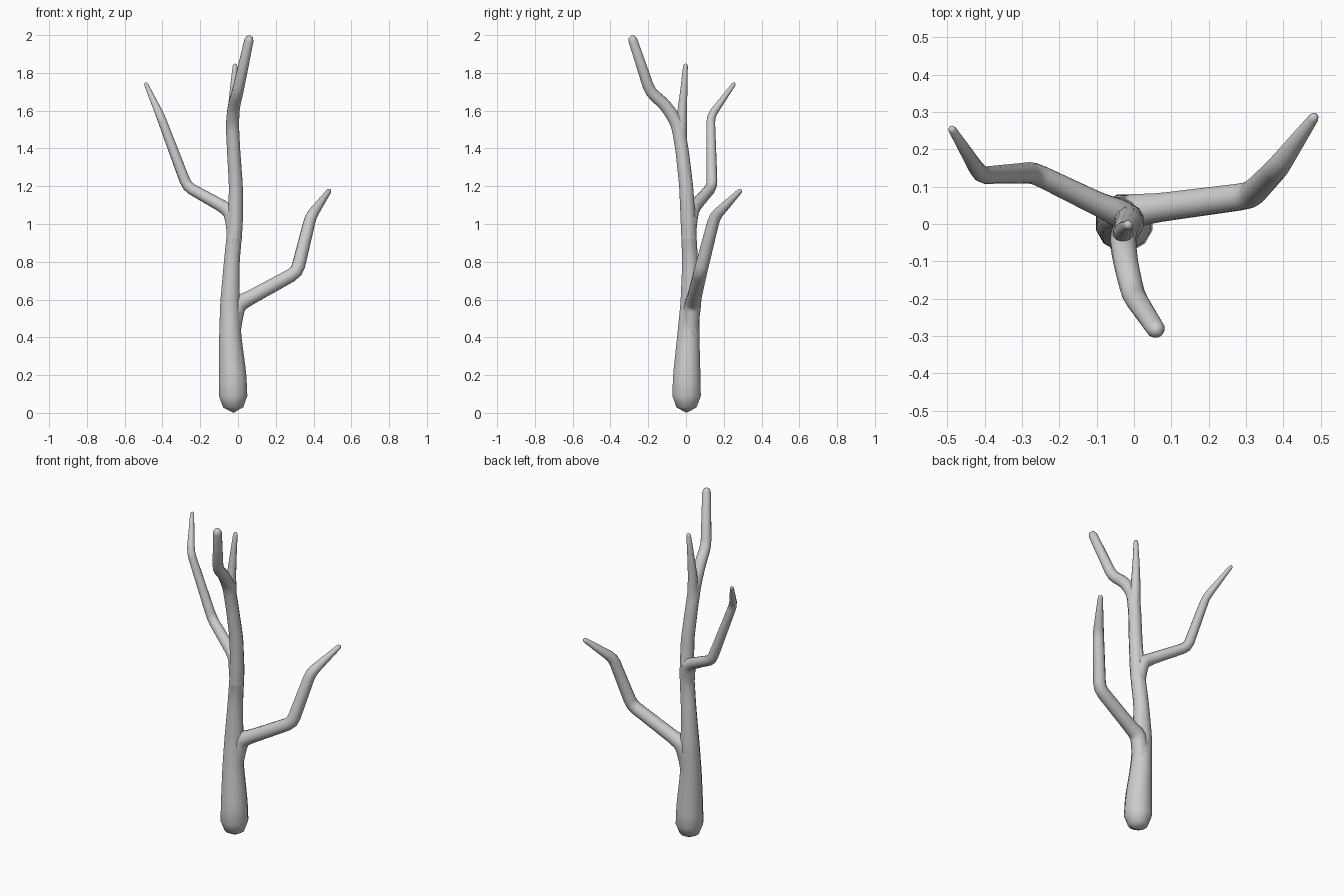
import bpy, bmesh, math
from mathutils import Vector

if "Cube" in bpy.data.objects:
    bpy.data.objects.remove(bpy.data.objects["Cube"])

SIDES = 12


def soften(pts, d=0.035):
    """Round every bend of a path of (x, y, z, radius) points."""
    pts = [Vector(p) for p in pts]
    out = [pts[0]]
    for a, b, c in zip(pts, pts[1:], pts[2:]):
        la, lc = (a - b).xyz.length, (c - b).xyz.length
        p = b.lerp(a, min(d, la * 0.35) / la)
        q = b.lerp(c, min(d, lc * 0.35) / lc)
        out += [p, (p + q) * 0.25 + b * 0.5, q]
    return out + [pts[-1]]


def limb(name, pts):
    """Tapered tube along a path with domed ends."""
    pts = soften(pts)
    pos = [p.xyz for p in pts]
    rad = [p.w for p in pts]
    tan = []
    for i in range(len(pos)):
        a = pos[max(i - 1, 0)]
        b = pos[min(i + 1, len(pos) - 1)]
        tan.append((b - a).normalized())
    # extra ring and pole at each end
    first, last = pos[0].copy(), pos[-1].copy()
    r0, r1 = rad[0], rad[-1]
    pole0 = first - tan[0] * r0 * 1.15
    pole1 = last + tan[-1] * r1 * 1.15
    pos = [first.lerp(pole0, 0.68)] + pos + [last.lerp(pole1, 0.68)]
    rad = [r0 * 0.7] + rad + [r1 * 0.7]
    tan = [tan[0]] + tan + [tan[-1]]

    bm = bmesh.new()
    rings = []
    side = tan[0].orthogonal().normalized()
    for p, r, t in zip(pos, rad, tan):
        side = (side - t * side.dot(t)).normalized()
        up = t.cross(side)
        rings.append([bm.verts.new(p + r * (side * math.cos(k * math.tau / SIDES)
                                            + up * math.sin(k * math.tau / SIDES)))
                      for k in range(SIDES)])
    bottom, top = bm.verts.new(pole0), bm.verts.new(pole1)
    for k in range(SIDES):
        n = (k + 1) % SIDES
        for a, b in zip(rings, rings[1:]):
            bm.faces.new((a[k], a[n], b[n], b[k]))
        bm.faces.new((rings[0][n], rings[0][k], bottom))
        bm.faces.new((rings[-1][k], rings[-1][n], top))
    bmesh.ops.recalc_face_normals(bm, faces=bm.faces)
    me = bpy.data.meshes.new(name)
    bm.to_mesh(me)
    bm.free()
    ob = bpy.data.objects.new(name, me)
    bpy.context.collection.objects.link(ob)
    return ob


# trunk, bending forward into the highest branch
tree = limb("tree_trunk", [
    (-0.026, 0.003, 0.09, 0.078), (-0.028, 0.004, 0.2, 0.075),
    (-0.041, 0.012, 0.4, 0.061), (-0.043, 0.022, 0.58, 0.053),
    (-0.033, 0.022, 0.8, 0.043), (-0.014, 0.012, 1.0, 0.041),
    (-0.011, 0.001, 1.2, 0.038), (-0.024, -0.022, 1.4, 0.036),
    (-0.030, -0.045, 1.53, 0.036), (-0.022, -0.105, 1.625, 0.033),
    (-0.002, -0.190, 1.70, 0.031), (0.058, -0.281, 1.972, 0.025)])

branches = [
    # thin upright twig
    limb("top_twig", [(-0.027, -0.025, 1.42, 0.031), (-0.030, -0.022, 1.58, 0.027),
                      (-0.025, -0.012, 1.70, 0.020), (-0.016, -0.003, 1.835, 0.013)]),
    # low branch to the right
    limb("right_branch", [(-0.035, 0.018, 0.40, 0.046), (-0.020, 0.026, 0.50, 0.046),
                          (-0.002, 0.036, 0.575, 0.046), (0.06, 0.043, 0.607, 0.039),
                          (0.312, 0.076, 0.745, 0.036), (0.385, 0.152, 1.04, 0.031),
                          (0.480, 0.283, 1.172, 0.014)]),
    # middle branch to the left
    limb("left_branch", [(-0.018, 0.014, 0.92, 0.040), (-0.025, 0.018, 1.0, 0.041),
                         (-0.040, 0.030, 1.065, 0.039), (-0.085, 0.048, 1.095, 0.033),
                         (-0.270, 0.138, 1.198, 0.029), (-0.410, 0.130, 1.57, 0.023),
                         (-0.486, 0.252, 1.738, 0.011)]),
]

# merge the branches into the trunk
bpy.context.view_layer.objects.active = tree
tree.select_set(True)
for b in branches:
    m = tree.modifiers.new("join", 'BOOLEAN')
    m.operation = 'UNION'
    m.solver = 'EXACT'
    m.object = b
    bpy.ops.object.modifier_apply(modifier=m.name)
    bpy.data.objects.remove(b)
bpy.ops.object.shade_smooth_by_angle(angle=math.radians(50))
tree.name = "bare_tree"
